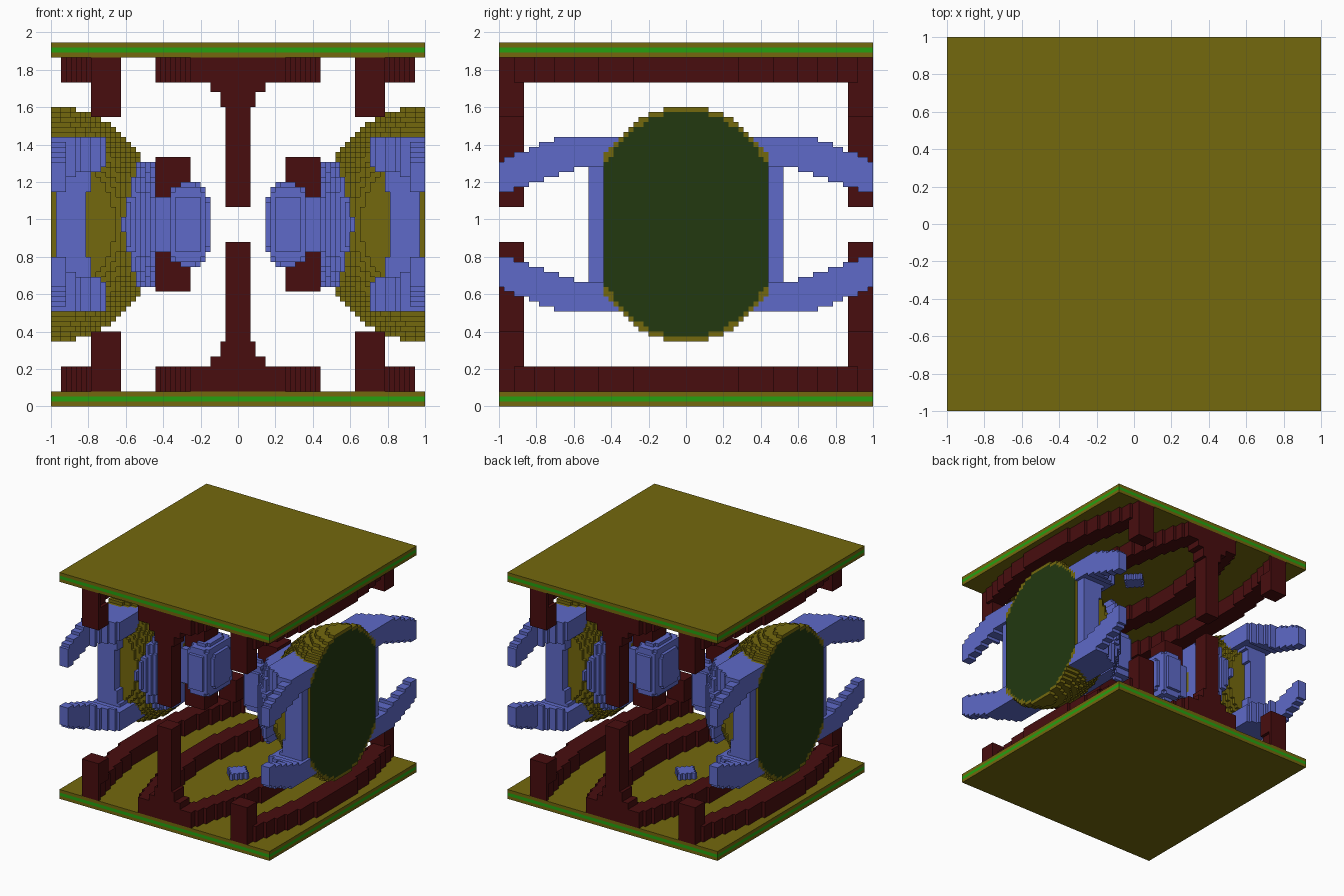
import bpy, bmesh, math

if "Cube" in bpy.data.objects:
    bpy.data.objects.remove(bpy.data.objects["Cube"])

H = 2 / 75            # block size
NX, NY, NZ = 75, 75, 73
CZ = NZ * H / 2       # mid height


def material(name, rgb):
    m = bpy.data.materials.new(name)
    m.diffuse_color = (*rgb, 1)
    m.use_nodes = True
    m.node_tree.nodes["Principled BSDF"].inputs["Base Color"].default_value = m.diffuse_color
    return m


olive = material("olive", (0.174, 0.138, 0.004))
green = material("bright green", (0.019, 0.352, 0.005))
dark = material("dark green", (0.016, 0.040, 0.005))
maroon = material("maroon", (0.065, 0.004, 0.0045))
blue = material("blue", (0.112, 0.144, 0.578))

DIRS = {
    (1, 0, 0): [(1, 0, 0), (1, 1, 0), (1, 1, 1), (1, 0, 1)],
    (-1, 0, 0): [(0, 0, 0), (0, 0, 1), (0, 1, 1), (0, 1, 0)],
    (0, 1, 0): [(0, 1, 0), (0, 1, 1), (1, 1, 1), (1, 1, 0)],
    (0, -1, 0): [(0, 0, 0), (1, 0, 0), (1, 0, 1), (0, 0, 1)],
    (0, 0, 1): [(0, 0, 1), (1, 0, 1), (1, 1, 1), (0, 1, 1)],
    (0, 0, -1): [(0, 0, 0), (0, 1, 0), (1, 1, 0), (1, 0, 0)],
}


def finish(bm, name, mats):
    me = bpy.data.meshes.new(name)
    bm.to_mesh(me)
    bm.free()
    ob = bpy.data.objects.new(name, me)
    for m in mats:
        me.materials.append(m)
    bpy.context.collection.objects.link(ob)
    return ob


def blocks(name, inside, mats, rule=None):
    """Blocky solid, mirrored in x, y and z; inside(a, b, d) takes distances from the centre."""
    cells = set()
    for i in range(38):
        for j in range(38):
            for k in range(37):
                if inside(i * H, j * H, k * H):
                    for x in (37 - i, 37 + i):
                        for y in (37 - j, 37 + j):
                            for z in (36 - k, 36 + k):
                                cells.add((x, y, z))
    bm, verts = bmesh.new(), {}
    for x, y, z in cells:
        for (dx, dy, dz), quad in DIRS.items():
            if (x + dx, y + dy, z + dz) in cells:
                continue
            loop = []
            for qx, qy, qz in quad:
                p = (x + qx, y + qy, z + qz)
                if p not in verts:
                    verts[p] = bm.verts.new((p[0] * H - 1, p[1] * H - 1, p[2] * H))
                loop.append(verts[p])
            f = bm.faces.new(loop)
            if rule:
                f.material_index = rule(f.calc_center_median())
    return finish(bm, name, mats)


# Floor and ceiling plates with a green middle layer on the edges
for name, z0 in (("floor_plate", 0), ("ceiling_plate", 70 * H)):
    bm = bmesh.new()
    bmesh.ops.create_cube(bm, size=1)
    for v in bm.verts:
        v.co = (v.co.x * 2, v.co.y * 2, z0 + (v.co.z + 0.5) * 3 * H)
    for n in (1, 2):
        bmesh.ops.bisect_plane(bm, geom=bm.verts[:] + bm.edges[:] + bm.faces[:],
                               plane_co=(0, 0, z0 + n * H), plane_no=(0, 0, 1))
    for f in bm.faces:
        f.material_index = int(abs(f.calc_center_median().z - z0 - 1.5 * H) < 0.4 * H)
    finish(bm, name, [olive, green])


# Half ellipsoids cut off at the left and right sides
def norm(a, b, d, shrink=0.0):
    return math.sqrt(((1 - a) / (0.58 - shrink)) ** 2 + (b / (0.53 - shrink)) ** 2
                     + (d / (0.63 - shrink)) ** 2)


def ellipsoid(a, b, d):
    return b < 0.45 and norm(a, b, d) < 1


def cut_face(p):
    return int(abs(p.x) > 0.999 and abs(p.y) < 0.435 and norm(1, p.y, p.z - CZ, 0.025) < 1)


blocks("side_ellipsoids", ellipsoid, [olive, dark], cut_face)


# Curved ridges on floor and ceiling, with posts and end blocks
def ridge(a, b, d):
    z = CZ - d
    if z < 3 * H:
        return False
    bow = math.cos(b * math.pi / 2)
    if z < 0.223:
        return (abs(a - 0.705 - 0.17 * bow) < 0.075 or abs(a - 0.175 - 0.2 * bow) < 0.075
                or (b > 0.85 and a < 0.24))
    if b < 0.855:
        return False
    if z < 0.40 and 0.63 < a < 0.78:
        return True
    half = 0.14 if z < 0.28 else 0.105 if z < 0.36 else 0.08 if z < 0.42 else 0.06
    return z < 0.89 and a < half


blocks("ridges_and_posts", ridge, [maroon])
blocks("collar_plates", lambda a, b, d: 0.25 < a < 0.445 and b < 0.10 and d < 0.355, [maroon])


# Blue arms reaching to front and back, joined by upright bands on the ellipsoids
def arm(a, b, d):
    if ellipsoid(a, b, d) or b < 0.25:
        return False
    out = max(0, (b - 0.65) / 0.35)
    top = 0.465 - 0.13 * out ** 1.2
    low = 0.31 - 0.145 * max(0, (b - 0.55) / 0.45)
    t = min(1, max(0, (b - 0.6) / 0.12))
    depth = 0.30 - 0.23 * t
    if low < d < top and a > 1 - depth:
        return True
    wave = 0.06 * max(0, d - 0.12) / 0.2
    return d <= 0.33 and b < 0.53 and 0.82 - wave < a < 0.97


blocks("blue_arms", arm, [blue])


# Blue cups on the ellipsoid tips, with neck and rounded head
def knob(a, b, d):
    if ellipsoid(a, b, d):
        return False
    if d < 0.335 and 0.43 < a < 0.62 - 0.08 * d / 0.33 and norm(a, b, d) < 1.17:
        return True
    if 0.3 < a < 0.46 and b < 0.15 and d < 0.15:
        return True
    return (abs(a - 0.265) / 0.11) ** 4 + (b / 0.2) ** 4 + (d / 0.22) ** 4 < 1


blocks("blue_knobs", knob, [blue])

# Small blue bumps in the middle of floor and ceiling
blocks("centre_bumps", lambda a, b, d: 3 * H - 0.001 < CZ - d < 0.14 and a + b < 0.09, [blue])
